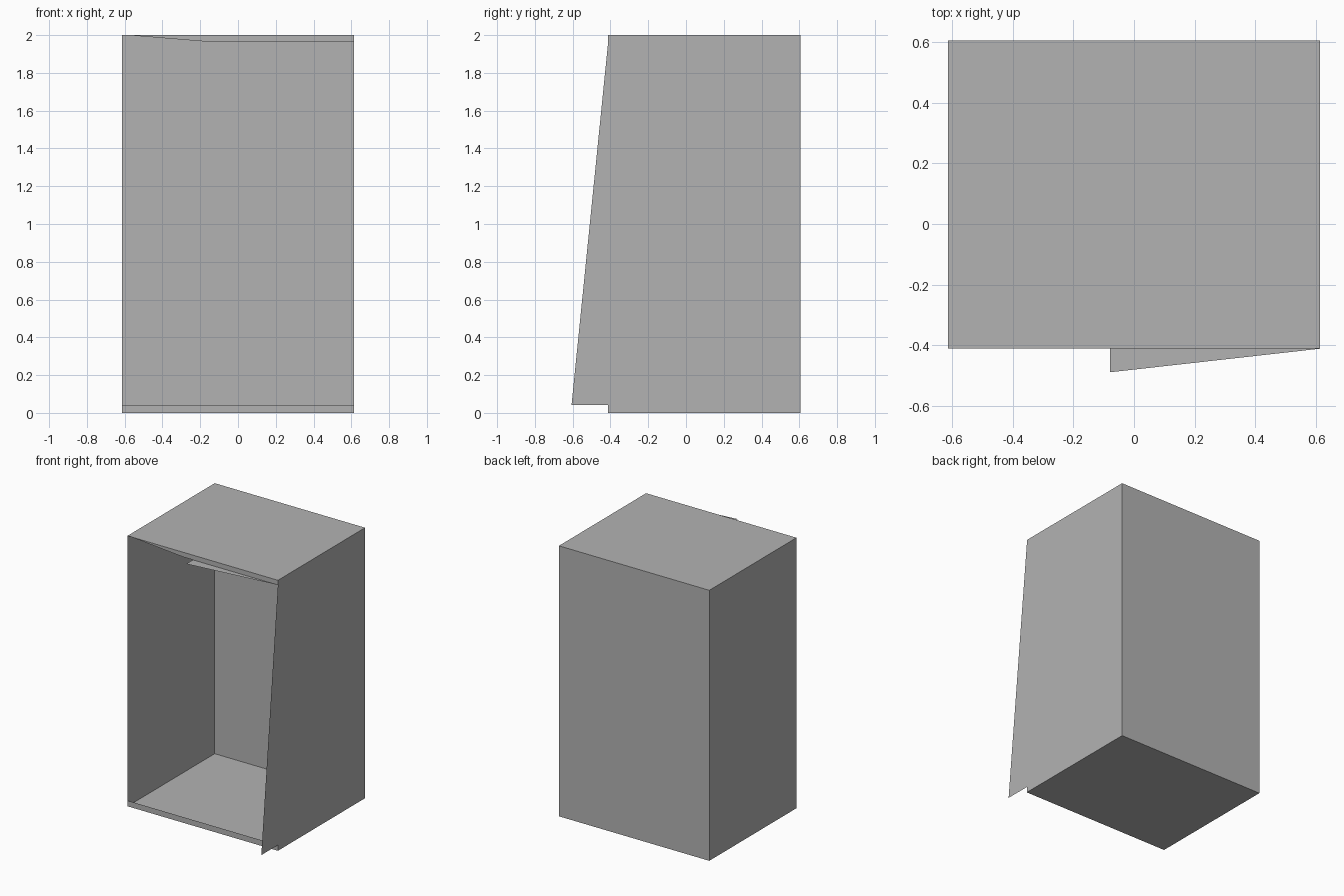
import bpy
import bmesh

default = bpy.data.objects.get("Cube")
if default:
    bpy.data.objects.remove(default, do_unlink=True)

# Overall sizes of the open-fronted cabinet
SIDE = 0.615
FRONT, BACK = -0.412, 0.606
HEIGHT = 2.0
LIP = 0.042
HEADER = 1.965

grey = bpy.data.materials.new("plain_grey")
grey.use_nodes = True
colour = (0.45, 0.45, 0.45, 1)
grey.diffuse_color = colour
grey.node_tree.nodes["Principled BSDF"].inputs["Base Color"].default_value = colour


def add_object(name, bm):
    mesh = bpy.data.meshes.new(name)
    bm.to_mesh(mesh)
    bm.free()
    mesh.materials.append(grey)
    obj = bpy.data.objects.new(name, mesh)
    bpy.context.collection.objects.link(obj)
    return obj


def add_panel(name, outline):
    """One thin sheet from its outline."""
    bm = bmesh.new()
    bm.faces.new([bm.verts.new(p) for p in outline])
    return add_object(name, bm)


# Casing: a box of thin sheets with the front left open
bm = bmesh.new()
bmesh.ops.create_cube(bm, size=1)
for v in bm.verts:
    v.co.x *= 2 * SIDE
    v.co.y = BACK if v.co.y > 0 else FRONT
    v.co.z = HEIGHT if v.co.z > 0 else 0
bm.normal_update()
front_faces = [f for f in bm.faces if f.normal.y < -0.9]
bmesh.ops.delete(bm, geom=front_faces, context="FACES_ONLY")
add_object("cabinet_casing", bm)

# Low lip along the bottom of the opening
add_panel("bottom_lip", [(-SIDE, FRONT, 0), (SIDE, FRONT, 0),
                         (SIDE, FRONT, LIP), (-SIDE, FRONT, LIP)])

# Header strip that tapers away at one end
add_panel("top_header", [(-0.59, FRONT, HEIGHT), (-0.16, FRONT, HEADER),
                         (SIDE, FRONT, HEADER), (SIDE, FRONT, HEIGHT)])

# Flat triangular flap standing out under the header
add_panel("header_flap", [(-0.08, FRONT, HEADER), (-0.08, -0.49, HEADER),
                          (SIDE, FRONT, HEADER)])

# Upright triangular fin continuing the left wall forwards
add_panel("side_fin", [(SIDE, FRONT, LIP), (SIDE, FRONT, HEADER),
                       (SIDE, -0.606, LIP)])
